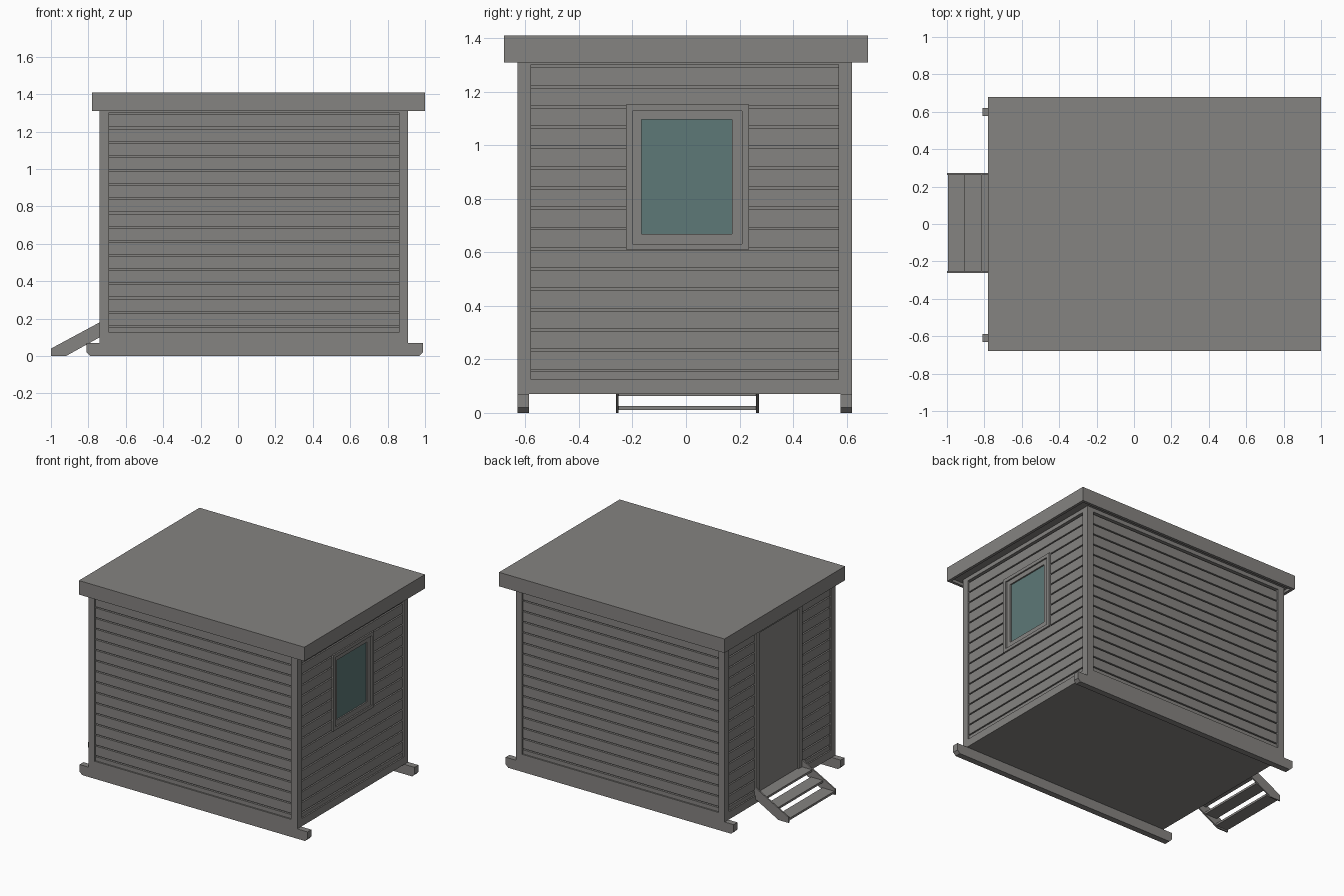
import bpy

old = bpy.data.objects.get("Cube")
if old:
    bpy.data.objects.remove(old, do_unlink=True)


def material(name, colour):
    m = bpy.data.materials.new(name)
    m.use_nodes = True
    m.diffuse_color = (*colour, 1)
    m.node_tree.nodes["Principled BSDF"].inputs["Base Color"].default_value = (*colour, 1)
    return m


GREY = material("warm_grey", (0.235, 0.227, 0.218))
GLASS = material("teal_glass", (0.11, 0.19, 0.185))


def make(name, verts, faces, mat=GREY):
    mesh = bpy.data.meshes.new(name)
    mesh.from_pydata(verts, [], faces)
    mesh.materials.append(mat)
    ob = bpy.data.objects.new(name, mesh)
    bpy.context.collection.objects.link(ob)
    return ob


def boxes(name, spans, mat=GREY):
    """One object from boxes given as (x0, x1, y0, y1, z0, z1)."""
    verts, faces = [], []
    for x0, x1, y0, y1, z0, z1 in spans:
        n = len(verts)
        verts += [(x, y, z) for z in (z0, z1)
                  for x, y in ((x0, y0), (x1, y0), (x1, y1), (x0, y1))]
        faces += [(n + 3, n + 2, n + 1, n), (n + 4, n + 5, n + 6, n + 7)]
        for i in range(4):
            j = (i + 1) % 4
            faces.append((n + i, n + j, n + j + 4, n + i + 4))
    return make(name, verts, faces, mat)


def extrude_y(name, profile, y0, y1):
    """Prism from an x-z outline listed anticlockwise as seen from the front."""
    n = len(profile)
    verts = [(x, y, z) for y in (y0, y1) for x, z in profile]
    faces = [tuple(range(n)), tuple(reversed(range(n, 2 * n)))]
    faces += [(i, i + n, (i + 1) % n + n, (i + 1) % n) for i in range(n)]
    return make(name, verts, faces)


def frame(name, xs, outer, inner):
    """Rectangular frame in the y-z plane; rectangles are (y0, y1, z0, z1)."""
    a, b, c, d = outer
    e, f, g, h = inner
    boxes(name, [(*xs, a, e, c, d), (*xs, f, b, c, d),
                 (*xs, e, f, c, g), (*xs, e, f, h, d)])


# Hut body extents
X0, X1, Y0, Y1 = -0.74, 0.91, -0.63, 0.62
FLOOR, SILL, EAVE = 0.07, 0.125, 1.31
POST, LAP, CORE = 0.05, 0.01, 0.025
BOARD, GAP, FIRST = 0.0758, 0.009, 0.163

boxes("wall_core", [(X0 + CORE, X1 - CORE, Y0 + CORE, Y1 - CORE, FLOOR, EAVE + 0.02)])
boxes("corner_posts", [(x, x + POST, y, y + POST, FLOOR, EAVE + 0.02)
                       for x in (X0, X1 - POST) for y in (Y0, Y1 - POST)])

# Sill and top rails between the posts
for name, z0, z1 in (("sill_rails", FLOOR, SILL), ("top_rails", EAVE - 0.008, EAVE + 0.02)):
    boxes(name, [(X0 + POST, X1 - POST, y, y + CORE, z0, z1) for y in (Y0, Y1 - CORE)]
          + [(x, x + CORE, Y0 + POST, Y1 - POST, z0, z1) for x in (X0, X1 - CORE)])

# Horizontal boards, split round the window and the doorway
WINDOW = (-0.225, 0.235, 0.61, 1.152)
DOOR = (-0.255, 0.27, FLOOR, EAVE)
rows = [(SILL, FIRST - GAP)]
rows += [(FIRST + i * BOARD, FIRST + (i + 1) * BOARD - GAP) for i in range(15)]


def end_boards(name, x0, x1, opening):
    a, b, c, d = opening
    spans = []
    for z0, z1 in rows:
        if c < (z0 + z1) / 2 < d:
            spans += [(x0, x1, Y0 + POST, a, z0, z1), (x0, x1, b, Y1 - POST, z0, z1)]
        else:
            spans.append((x0, x1, Y0 + POST, Y1 - POST, z0, z1))
    boxes(name, spans)


for name, y0, y1 in (("front_boards", Y0 + LAP, Y0 + CORE), ("back_boards", Y1 - CORE, Y1 - LAP)):
    boxes(name, [(X0 + POST, X1 - POST, y0, y1, z0, z1) for z0, z1 in rows])
end_boards("window_wall_boards", X1 - CORE, X1 - LAP, WINDOW)
end_boards("door_wall_boards", X0 + LAP, X0 + CORE, DOOR)

# Window
SASH, PANE = (-0.2, 0.21, 0.632, 1.128), (-0.167, 0.172, 0.668, 1.096)
frame("window_trim", (X1 - CORE, X1), WINDOW, SASH)
frame("window_sash", (X1 - CORE, X1 - LAP), SASH, PANE)
boxes("window_glass", [(X1 - CORE, X1 - CORE + 0.005, *PANE)], GLASS)

# Door
LEAF = (-0.215, 0.23, 0.085, 1.27)
frame("door_trim", (X0, X0 + CORE), DOOR, LEAF)
boxes("door", [(X0 + 0.012, X0 + CORE, *LEAF)])

# Roof slab with a fascia round its lower edge
RX0, RX1, RY, TOP, LIP = -0.78, 1.0, 0.68, 1.41, 0.02
boxes("roof", [(RX0, RX1, -RY, RY, EAVE + LIP, TOP)])
boxes("roof_fascia", [(RX0, RX1, y, y + LIP, EAVE, EAVE + LIP) for y in (-RY, RY - LIP)]
      + [(x, x + LIP, LIP - RY, RY - LIP, EAVE, EAVE + LIP) for x in (RX0, RX1 - LIP)])

# Skids with chamfered ends
skid = [(-0.79, 0), (0.97, 0), (0.99, 0.02), (0.99, FLOOR), (-0.81, FLOOR), (-0.81, 0.02)]
extrude_y("front_skid", skid, Y0, Y0 + 0.043)
extrude_y("back_skid", skid, Y1 - 0.043, Y1)

# Entrance steps
stringer = [(-1, 0), (-0.92, 0), (X0, 0.1), (X0, 0.18), (-1, 0.04)]
extrude_y("front_stringer", stringer, -0.262, -0.252)
extrude_y("back_stringer", stringer, 0.262, 0.272)
boxes("treads", [(x, x + 0.095, -0.252, 0.262, z, z + 0.015)
                 for x, z in ((-0.995, 0.01), (-0.905, 0.063), (-0.817, 0.116))])
